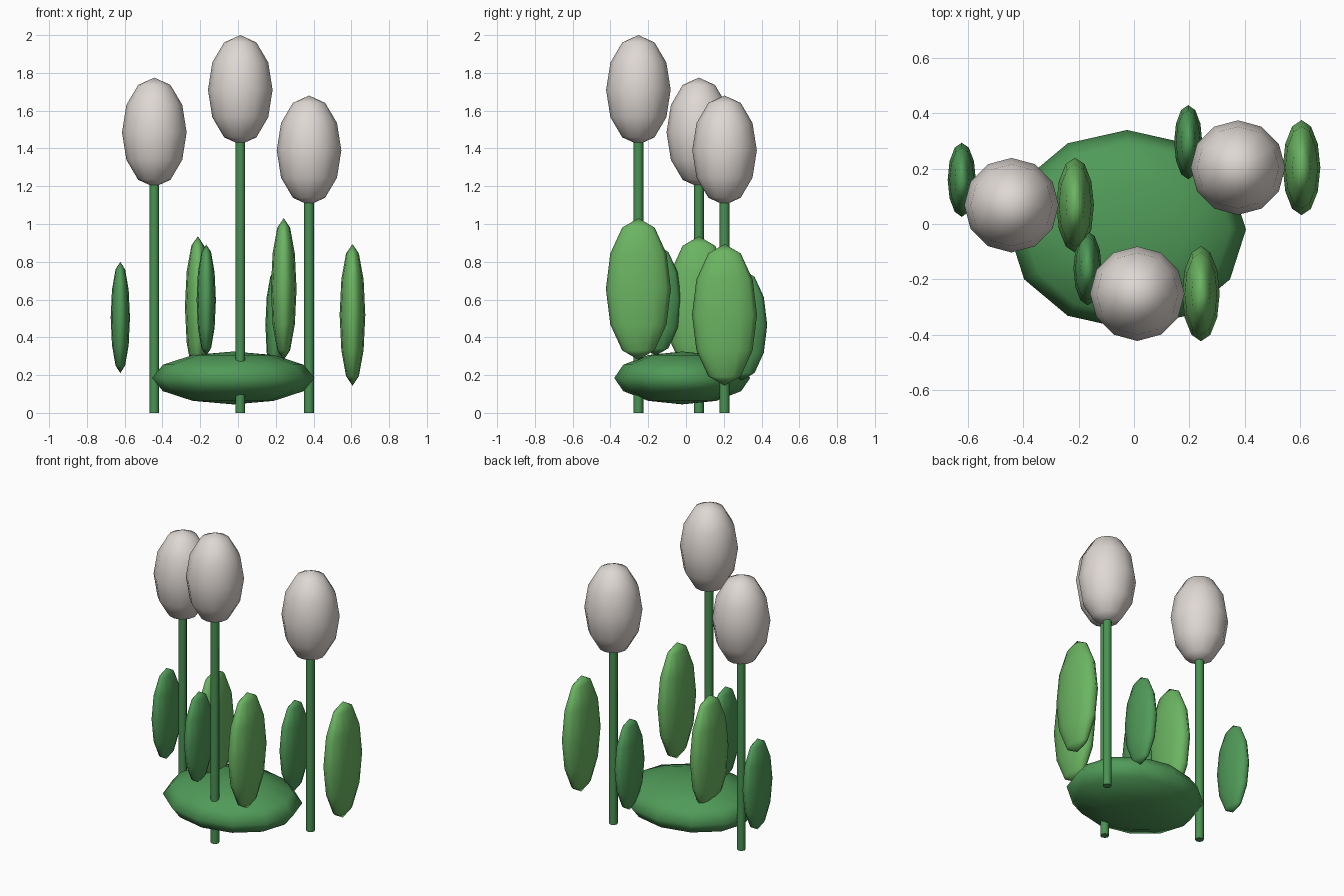
import bpy

default = bpy.data.objects.get("Cube")
if default:
    bpy.data.objects.remove(default, do_unlink=True)


def material(name, rgb):
    mat = bpy.data.materials.new(name)
    mat.use_nodes = True
    colour = (*rgb, 1)
    mat.diffuse_color = colour
    mat.node_tree.nodes["Principled BSDF"].inputs["Base Color"].default_value = colour
    return mat


cream = material("pale cream", (0.74, 0.69, 0.655))
light_green = material("light green", (0.147, 0.46, 0.122))
mid_green = material("mid green", (0.08, 0.325, 0.098))
stem_green = material("stem green", (0.068, 0.29, 0.086))


def ellipsoid(name, centre, radii, mat):
    bpy.ops.mesh.primitive_uv_sphere_add(segments=12, ring_count=6, radius=1, location=centre)
    obj = bpy.context.object
    obj.name = name
    obj.scale = radii
    bpy.ops.object.transform_apply(location=False, rotation=False, scale=True)
    bpy.ops.object.shade_smooth()
    obj.data.materials.append(mat)
    return obj


def stem(name, x, y, height):
    bpy.ops.mesh.primitive_cylinder_add(vertices=8, radius=0.026, depth=height,
                                        location=(x, y, height / 2))
    obj = bpy.context.object
    obj.name = name
    bpy.ops.object.shade_smooth_by_angle(angle=0.9)
    obj.data.materials.append(stem_green)


# Low mound at the base
ellipsoid("base_mound", (-0.025, -0.02, 0.185), (0.43, 0.36, 0.14), mid_green)

# Flowers: side, x, y, bud centre height, large leaf height, small leaf height
flowers = [
    ("right", -0.443, 0.068, 1.485, 0.56, 0.505),
    ("middle", 0.012, -0.252, 1.71, 0.656, 0.597),
    ("left", 0.376, 0.204, 1.39, 0.519, 0.466),
]
for side, x, y, bud_z, large_z, small_z in flowers:
    stem(side + "_stem", x, y, bud_z - 0.2)
    ellipsoid(side + "_bud", (x, y, bud_z), (0.171, 0.171, 0.29), cream)
    # Broad leaf on one side, smaller leaf behind on the other
    ellipsoid(side + "_large_leaf", (x + 0.23, y, large_z), (0.068, 0.172, 0.375), light_green)
    ellipsoid(side + "_small_leaf", (x - 0.18, y + 0.092, small_z), (0.051, 0.134, 0.294), mid_green)
